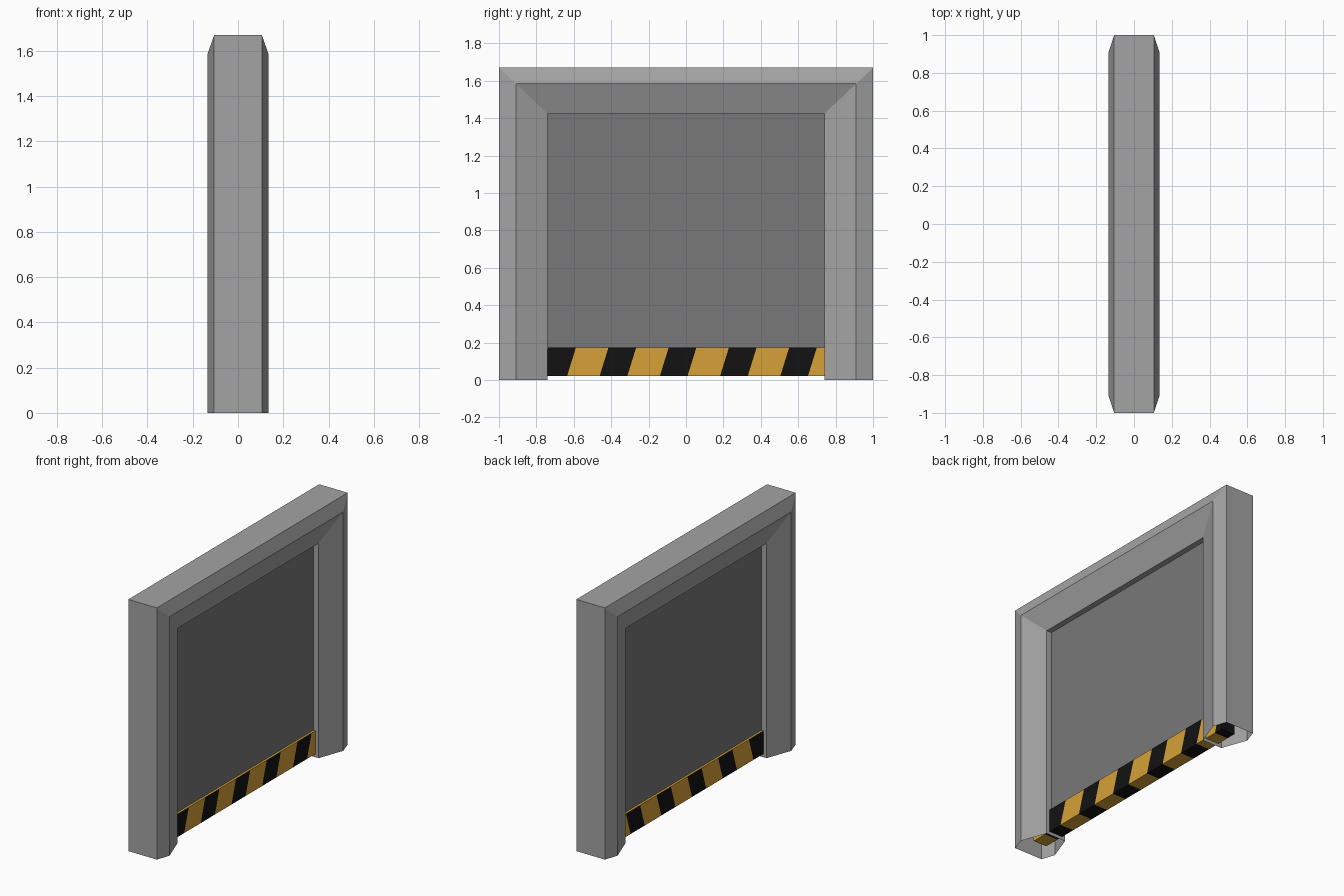
import bpy, bmesh
from mathutils import Vector

if "Cube" in bpy.data.objects:
    bpy.data.objects.remove(bpy.data.objects["Cube"])


def material(name, rgb):
    m = bpy.data.materials.new(name)
    m.diffuse_color = (*rgb, 1)
    m.use_nodes = True
    m.node_tree.nodes["Principled BSDF"].inputs["Base Color"].default_value = m.diffuse_color
    return m


frame_grey = material("frame grey", (0.37, 0.37, 0.37))
door_grey = material("door dark grey", (0.19, 0.19, 0.19))
yellow = material("hazard yellow", (0.68, 0.355, 0.038))
black = material("hazard black", (0.006, 0.006, 0.006))


def finish(name, bm, *mats):
    bmesh.ops.recalc_face_normals(bm, faces=bm.faces)
    mesh = bpy.data.meshes.new(name)
    bm.to_mesh(mesh)
    bm.free()
    for m in mats:
        mesh.materials.append(m)
    obj = bpy.data.objects.new(name, mesh)
    bpy.context.collection.objects.link(obj)


def box(bm, half_x, half_y, z0, z1):
    bmesh.ops.create_cube(bm, size=1)
    for v in bm.verts:
        v.co = Vector((v.co.x * 2 * half_x, v.co.y * 2 * half_y,
                       z0 + (v.co.z + 0.5) * (z1 - z0)))


# Door frame: a six-sided section (x, half width, height) swept over the opening,
# with mitred corners and open leg ends
section = [(0.105, 1.0, 1.67), (0.135, 0.91, 1.585), (0.073, 0.74, 1.425)]
section += [(-x, y, z) for x, y, z in reversed(section)]
bm = bmesh.new()
stations = []
for side, top in ((-1, 0), (-1, 1), (1, 1), (1, 0)):
    stations.append([bm.verts.new((x, side * y, z * top)) for x, y, z in section])
for a, b in zip(stations, stations[1:]):
    for i in range(6):
        j = (i + 1) % 6
        bm.faces.new((a[i], a[j], b[j], b[i]))
finish("door_frame", bm, frame_grey)

# Door panel, running into the frame on both sides and the top
bm = bmesh.new()
box(bm, 0.035, 0.86, 0.15, 1.52)
finish("door_panel", bm, door_grey)

# Hazard bar along the bottom of the door, cut into slanted stripes
PERIOD, WIDTH, START, LEAN, MID = 0.322, 0.148, -0.4375, 0.31, 0.1
bm = bmesh.new()
box(bm, 0.05, 0.89, 0.022, 0.175)
for k in range(-3, 6):
    for edge in (0, WIDTH):
        bmesh.ops.bisect_plane(
            bm, geom=bm.verts[:] + bm.edges[:] + bm.faces[:],
            plane_co=(0, START + k * PERIOD + edge, MID),
            plane_no=(0, 1, -LEAN))
bm.normal_update()
for f in bm.faces:
    c = f.calc_center_median()
    u = c.y - (c.z - MID) * LEAN - START
    # black stripes on the sides and underside, plain yellow top ledge
    f.material_index = int(u % PERIOD < WIDTH and f.normal.z < 0.5)
finish("hazard_bar", bm, yellow, black)
